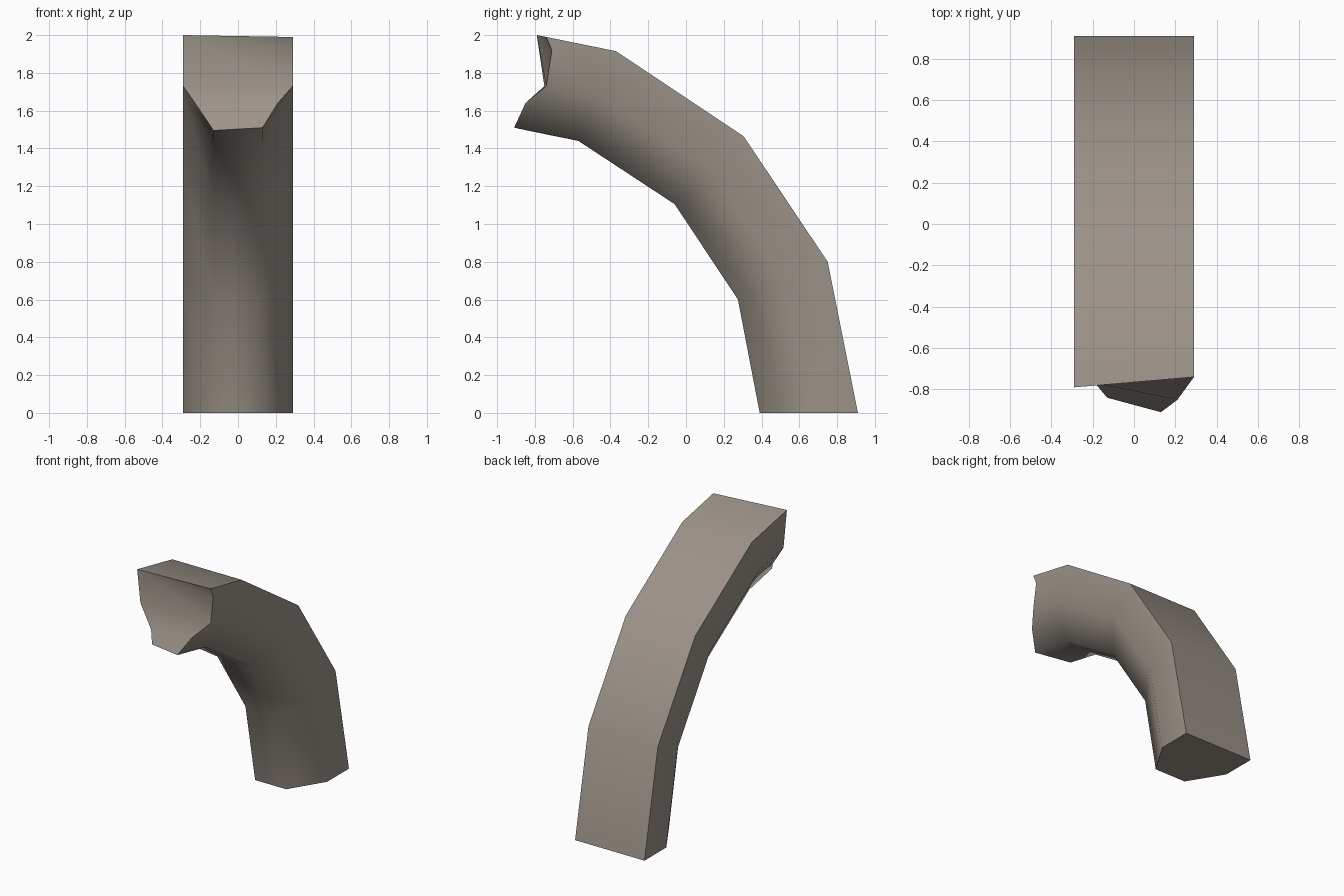
import bpy
import bmesh

cube = bpy.data.objects.get("Cube")
if cube:
    bpy.data.objects.remove(cube, do_unlink=True)

HALF = 0.29    # half width of the back and sides
NOSE = 0.13    # half width of the narrow inner face

# Outer and inner bend lines in (y, z)
outer = [(0.91, 0.0), (0.75, 0.80), (0.305, 1.465), (-0.37, 1.915)]
inner = [(0.39, 0.0), (0.275, 0.60), (-0.06, 1.105), (-0.57, 1.44)]

bm = bmesh.new()


def section(out, inn):
    """Six-sided cross-section: back, side and nose corner on each side."""
    mid = [(a + b) / 2 for a, b in zip(out, inn)]
    right = [(HALF, out), (HALF, mid), (NOSE, inn)]
    pts = right + [(-x, p) for x, p in reversed(right)]
    return [bm.verts.new((x, p[0], p[1])) for x, p in pts]


# Body: bent beam
rings = [section(o, i) for o, i in zip(outer, inner)]
body, back = [], []
for a, b in zip(rings, rings[1:]):
    for i in range(6):
        j = (i + 1) % 6
        face = bm.faces.new((a[i], a[j], b[j], b[i]))
        (back if i == 5 else body).append(face)

# Broken upper end: uneven rim
vert = lambda x, y, z: bm.verts.new((x, y, z))
top_l, top_r = vert(HALF, -0.74, 1.99), vert(-HALF, -0.79, 2.0)
notch = vert(HALF, -0.71, 1.92)
side_l, side_r = vert(HALF, -0.74, 1.73), vert(-HALF, -0.75, 1.73)
cham_l, cham_r = vert(0.21, -0.85, 1.64), vert(-0.18, -0.78, 1.57)
nose_l, nose_r = vert(NOSE, -0.91, 1.51), vert(-NOSE, -0.84, 1.495)

r = rings[-1]
for loop in ((r[0], r[1], side_l, notch, top_l),
             (r[1], r[2], nose_l, cham_l, side_l),
             (r[2], r[3], nose_r, nose_l),
             (r[3], r[4], side_r, cham_r, nose_r),
             (r[4], r[5], top_r, side_r)):
    body.append(bm.faces.new(loop))
back.append(bm.faces.new((r[5], r[0], top_l, top_r)))

# Broken face, hollowed between the rim points
broken = [bm.faces.new(loop) for loop in (
    (top_r, top_l, notch),
    (top_r, notch, side_l, side_r),
    (side_r, side_l, cham_l, cham_r),
    (cham_r, cham_l, nose_l, nose_r))]

# Flat base
base = [bm.faces.new(rings[0])]

# Smooth inside each region, sharp where regions meet
group = {f: n for n, faces in enumerate((body, back, broken, base)) for f in faces}
bmesh.ops.recalc_face_normals(bm, faces=bm.faces[:])
for f in bm.faces:
    f.smooth = True
for e in bm.edges:
    e.smooth = len({group[f] for f in e.link_faces}) == 1

mesh = bpy.data.meshes.new("curved_beam")
bm.to_mesh(mesh)
bm.free()
beam = bpy.data.objects.new("curved_beam", mesh)
bpy.context.collection.objects.link(beam)

# Warm grey material
mat = bpy.data.materials.new("warm_grey")
mat.use_nodes = True
colour = (0.33, 0.29, 0.25, 1.0)
mat.diffuse_color = colour
mat.node_tree.nodes["Principled BSDF"].inputs["Base Color"].default_value = colour
mesh.materials.append(mat)
